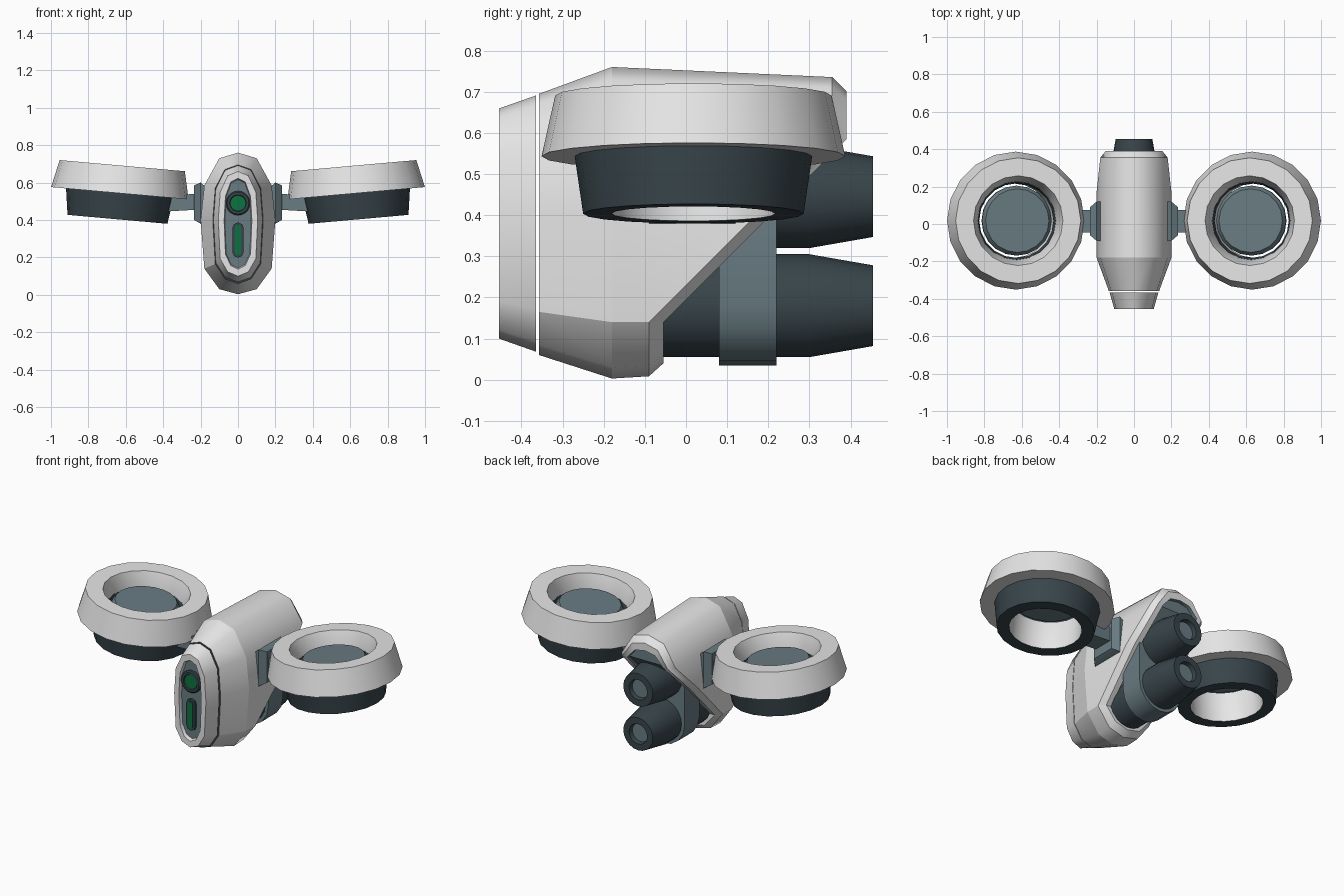
import bpy, bmesh, math
from mathutils import Matrix, Vector

if "Cube" in bpy.data.objects:
    bpy.data.objects.remove(bpy.data.objects["Cube"])


def material(name, rgb):
    m = bpy.data.materials.new(name)
    m.diffuse_color = (*rgb, 1)
    m.use_nodes = True
    m.node_tree.nodes["Principled BSDF"].inputs["Base Color"].default_value = m.diffuse_color
    return m


SHELL = material("light grey shell", (0.79, 0.79, 0.79))
SLATE = material("slate metal", (0.14, 0.20, 0.225))
DARK = material("dark metal", (0.04, 0.06, 0.07))
GREEN = material("green glass", (0.004, 0.17, 0.055))
WHITE = material("white duct lining", (0.95, 0.95, 0.95))


def loft(name, rings, mats, seg=None, caps="strip", closed=False, mirror=False, angle=32, creases=None):
    """Skin a row of equal rings; seg gives the material index of each span (then end caps).
    creases: place numbers in the ring whose long edges stay sharp, as do the rings themselves."""
    bm = bmesh.new()
    vs = [[bm.verts.new(p) for p in r] for r in rings]
    n, spans = len(rings[0]), len(rings) - (0 if closed else 1)
    seg = seg or [0] * (spans + 2)
    for k in range(spans):
        a, b = vs[k], vs[(k + 1) % len(vs)]
        for i in range(n):
            j = (i + 1) % n
            bm.faces.new((a[i], a[j], b[j], b[i])).material_index = seg[k]
    if not closed:
        for ring, mi in ((vs[0], seg[spans]), (vs[-1], seg[spans + 1])):
            if caps == "ngon":
                bm.faces.new(ring).material_index = mi
            else:  # strips between left and right halves
                for i in range(n // 2):
                    quad = [ring[i], ring[i + 1], ring[n - i - 1], ring[(n - i) % n]]
                    quad = list(dict.fromkeys(quad))
                    bm.faces.new(quad).material_index = mi
    bmesh.ops.recalc_face_normals(bm, faces=bm.faces)
    me = bpy.data.meshes.new(name)
    bm.to_mesh(me)
    bm.free()
    for m in mats:
        me.materials.append(m)
    me.shade_smooth()
    me.set_sharp_from_angle(angle=math.radians(angle))
    if creases is not None:
        for e in me.edges:
            (r0, p0), (r1, p1) = (divmod(v, n) for v in e.vertices)
            e.use_edge_sharp = r0 == r1 or p0 in creases
    ob = bpy.data.objects.new(name, me)
    bpy.context.collection.objects.link(ob)
    if mirror:
        ob.modifiers.new("mirror", "MIRROR")
    return ob


def lathe(name, profile, mat4, mats, n=20, **kw):
    """Revolve (radius, height) points about local z."""
    rings = [[mat4 @ Vector((r * math.cos(2 * math.pi * i / n), r * math.sin(2 * math.pi * i / n), h))
              for i in range(n)] for r, h in profile]
    return loft(name, rings, mats, caps="ngon", **kw)


def full(half):
    """Mirror a top-to-bottom half section into a whole ring."""
    return half + [(-p[0], p[1], p[2]) for p in half[-2:0:-1]]


# Hull: lofted capsule section with a diagonal cut at the back
SECTION = [(0, .76), (.10, .73), (.18, .585), (.20, .40), (.18, .14), (.10, .03), (0, .003)]
FRONT = [(0, .695), (.07, .67), (.122, .57), (.135, .40), (.122, .165), (.07, .085), (0, .06)]


def back_y(z):
    return -.09 + min(max(z - .14, 0), .445)


def back_ring(xs, hi, lo, dy):
    out = []
    for x, z in SECTION:
        z = .585 + (z - .585) * hi if z > .585 else .14 - (.14 - z) * lo if z < .14 else z
        out.append((x * xs, back_y(z) + dy, z))
    return full(out)


hull = [full([(x, -.357, z) for x, z in FRONT]),
        full([(x, -.18, z) for x, z in SECTION]),
        back_ring(1, .86, .96, 0),
        back_ring(.84, .66, .73, .035),
        back_ring(.66, .40, .45, .035),
        back_ring(.65, .39, .44, .015)]
loft("hull", hull, [SHELL, SLATE, DARK], [0, 0, 0, 0, 1, 2, 1], creases=(4, 8))


# Face plate floating just ahead of the hull, with a recessed slate panel
def face_ring(y, sx, sz):
    return full([(x * sx, y, .38 + (z - .378) * sz) for x, z in FRONT])


loft("face_plate", [face_ring(-.365, .97, .98), face_ring(-.455, .78, .88),
                    face_ring(-.455, .55, .765), face_ring(-.435, .52, .745)],
     [SHELL, SLATE], [0, 0, 0, 0, 1], creases=())

# Round eye and slot lamp
FWD = Matrix.Rotation(math.radians(90), 4, 'X')  # local z points to -y
eye = Matrix.Translation((0, 0, .49)) @ FWD
lathe("eye_housing", [(.065, .42), (.065, .448), (.058, .454), (.045, .454), (.042, .446)],
      eye, [DARK])
lathe("eye_lens", [(.041, .44), (.041, .449)], eye, [GREEN])


def stadium(r, z0, z1, y, n=8):
    """Upright rounded slot outline, semicircle centres at z0 and z1."""
    pts = [(r * math.cos(math.pi * i / n), y, z1 + r * math.sin(math.pi * i / n)) for i in range(n + 1)]
    return pts + [(-x, y, z0 - (z - z1)) for x, y, z in pts]


loft("slot_housing", [stadium(.03, .228, .357, y, 4) for y in (-.42, -.449)], [DARK], caps="ngon")
loft("slot_lamp", [stadium(.016, .228, .357, y, 4) for y in (-.44, -.454)], [GREEN], caps="ngon")

# Twin rear engines with recessed slate cores, and the strap around them
for label, z, start in (("lower", .18, .12), ("upper", .445, -.1)):
    m = Matrix.Translation((0, 0, z)) @ Matrix.Rotation(math.radians(-90), 4, 'X')
    lathe(label + "_engine", [(.125, -start), (.125, .30), (.098, .455), (.06, .455), (.055, .43)],
          m, [DARK, SLATE], seg=[0, 0, 0, 0, 0, 1])
loft("engine_strap", [stadium(.145, .18, .445, y) for y in (.08, .22)], [SLATE], caps="ngon")

# Side lift fans, tilted so the outer edge is higher; the ducts are open below
FAN = Matrix.Translation((.632, .018, .543)) @ Matrix.Rotation(math.radians(-5.1), 4, 'Y')
lathe("fan_ring", [(.21, 0), (.369, 0), (.336, .148), (.24, .148), (.21, .06)],
      FAN, [SHELL], closed=True, mirror=True)
lathe("fan_duct", [(.29, .01), (.268, -.14), (.199, -.14), (.199, .03), (.209, .055), (.24, .055)],
      FAN, [DARK, WHITE], seg=[0, 0, 1, 0, 0, 0], closed=True, mirror=True)
lathe("fan_rotor", [(.187, .03), (.187, .065), (.170, .09)], FAN, [SLATE], mirror=True)


# Wing mounts on the hull sides and the short arms to the fans
def rect(x, y0, y1, z0, z1):
    return [(x, y0, z0), (x, y1, z0), (x, y1, z1), (x, y0, z1)]


loft("wing_mount", [rect(.14, -.09, .12, .365, .55), rect(.20, -.09, .12, .38, .60),
                    rect(.235, -.06, .09, .40, .585)], [SLATE], caps="ngon", mirror=True)
loft("wing_arm", [rect(.22, -.045, .075, .455, .54), rect(.39, -.045, .075, .445, .53)],
     [SLATE], caps="ngon", mirror=True)
